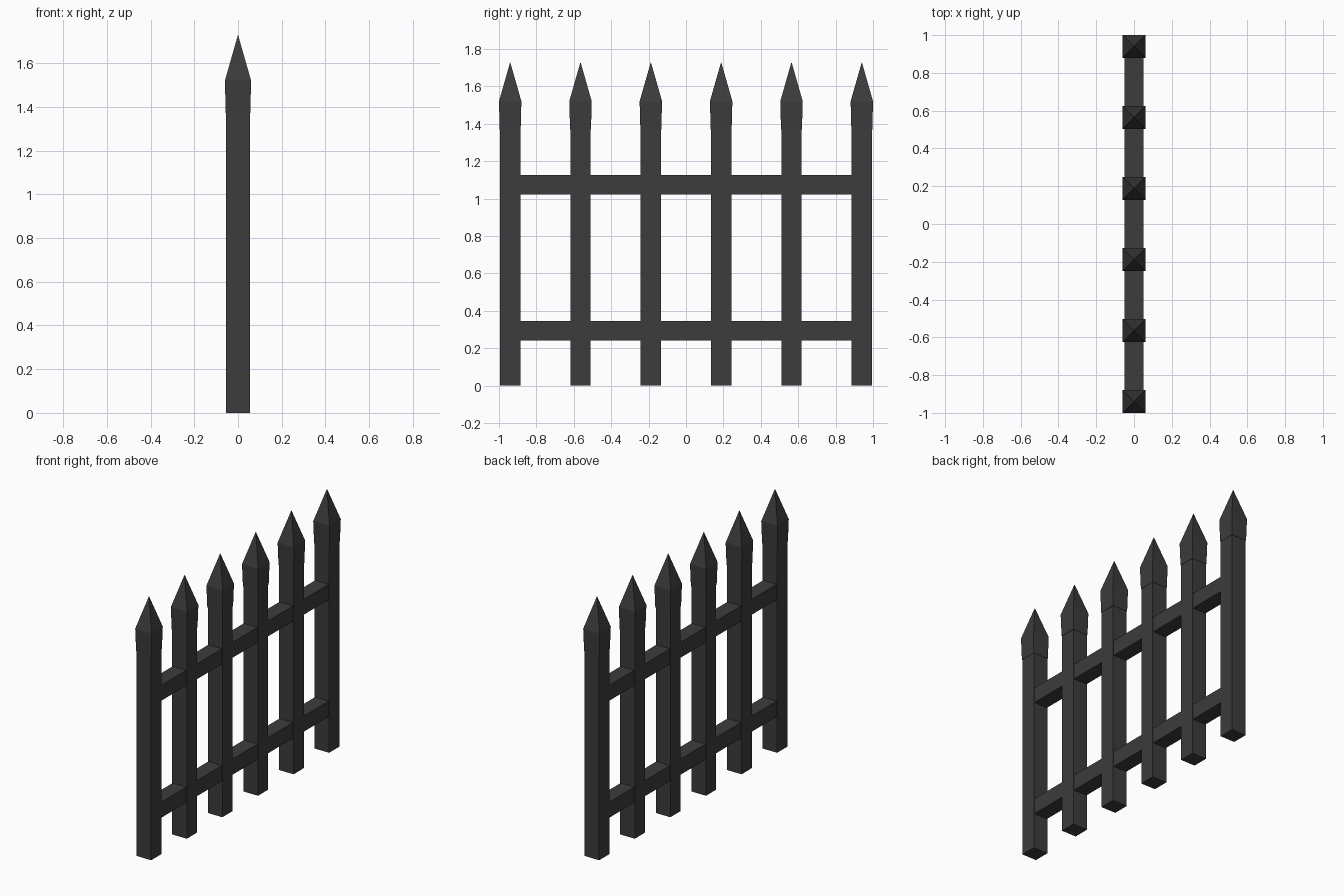
import bpy, bmesh

if "Cube" in bpy.data.objects:
    bpy.data.objects.remove(bpy.data.objects["Cube"])

iron = bpy.data.materials.new("dark_iron")
iron.diffuse_color = (0.045, 0.045, 0.045, 1)
iron.use_nodes = True
iron.node_tree.nodes["Principled BSDF"].inputs["Base Color"].default_value = iron.diffuse_color


def finish(name, bm):
    bmesh.ops.recalc_face_normals(bm, faces=bm.faces)
    mesh = bpy.data.meshes.new(name)
    bm.to_mesh(mesh)
    bm.free()
    mesh.materials.append(iron)
    obj = bpy.data.objects.new(name, mesh)
    bpy.context.collection.objects.link(obj)
    return obj


def square_post(name, y, profile, tip):
    """Square rings of (half width, z) joined upwards, closed by a point."""
    bm = bmesh.new()
    rings = [[bm.verts.new((sx * h, y + sy * h, z))
              for sx, sy in ((-1, -1), (1, -1), (1, 1), (-1, 1))]
             for h, z in profile]
    bm.faces.new(rings[0][::-1])
    apex = bm.verts.new((0, y, tip))
    for i in range(4):
        j = (i + 1) % 4
        for low, high in zip(rings, rings[1:]):
            bm.faces.new((low[i], low[j], high[j], high[i]))
        bm.faces.new((rings[-1][i], rings[-1][j], apex))
    return finish(name, bm)


def rail(name, z0, z1, half_x, half_y):
    bm = bmesh.new()
    bmesh.ops.create_cube(bm, size=1)
    bmesh.ops.scale(bm, vec=(2 * half_x, 2 * half_y, z1 - z0), verts=bm.verts)
    bmesh.ops.translate(bm, vec=(0, 0, (z0 + z1) / 2), verts=bm.verts)
    return finish(name, bm)


# Six pickets with flared, pointed heads
PROFILE = [(0.054, 0), (0.054, 1.37), (0.056, 1.37), (0.06, 1.52)]
for k in range(6):
    square_post(f"picket_{k + 1}", -0.94 + k * 0.376, PROFILE, 1.73)

# Two horizontal rails running between the end pickets
rail("lower_rail", 0.24, 0.345, 0.05, 0.89)
rail("upper_rail", 1.022, 1.125, 0.05, 0.89)
